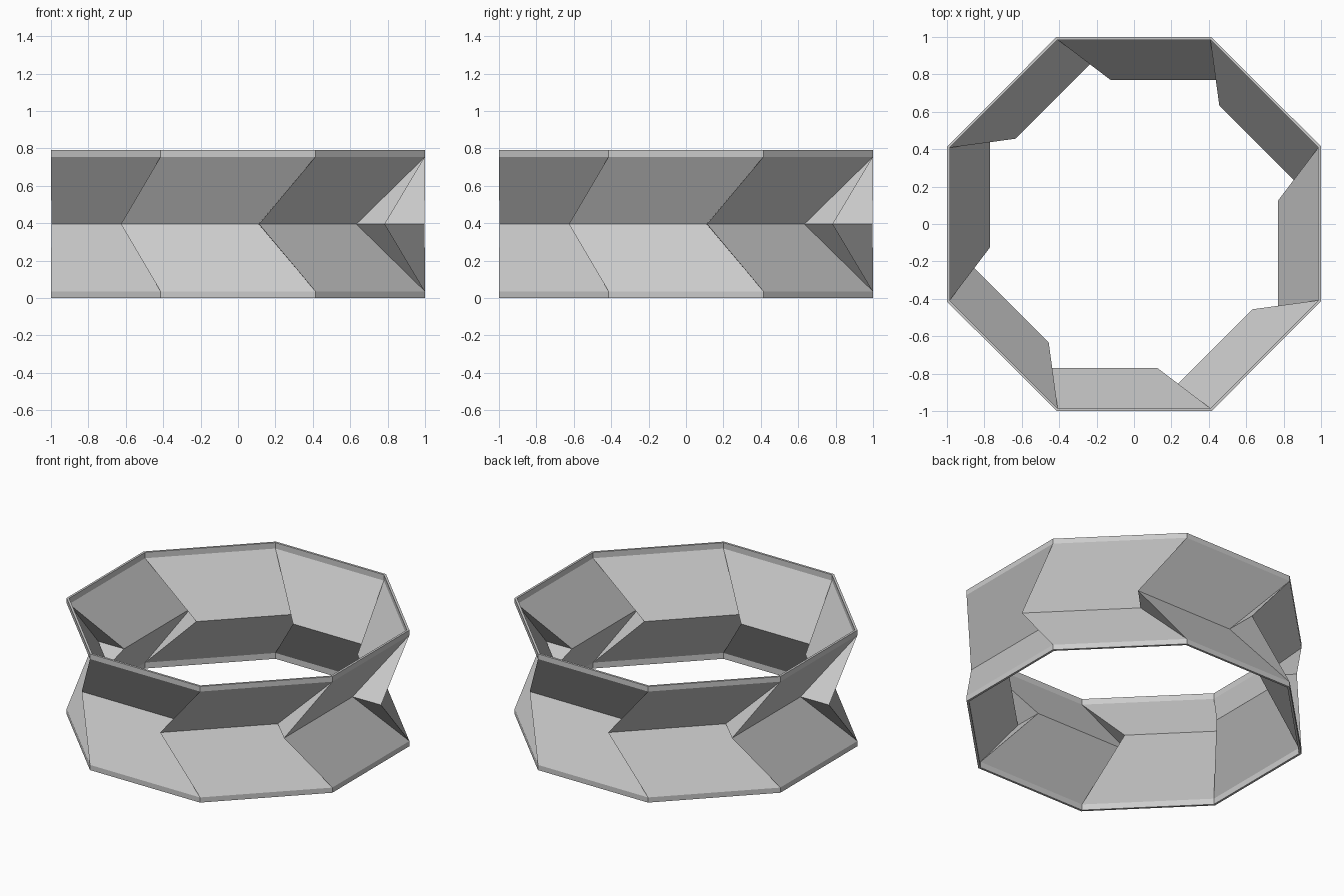
import bpy, bmesh
from mathutils import Matrix, Vector
from math import pi

if "Cube" in bpy.data.objects:
    bpy.data.objects.remove(bpy.data.objects["Cube"])

SIDES = 8
HEIGHT = 0.79

grey = bpy.data.materials.new("light_grey")
grey.diffuse_color = (0.6, 0.6, 0.6, 1)
grey.use_nodes = True
grey.node_tree.nodes["Principled BSDF"].inputs["Base Color"].default_value = grey.diffuse_color

bm = bmesh.new()


def ring(x, y, z):
    """One vertex per side, turned around the vertical axis."""
    return [bm.verts.new(Matrix.Rotation(2 * pi * k / SIDES, 3, 'Z') @ Vector((x, y, z)))
            for k in range(SIDES)]


def skin(corner, rim_z, left, right):
    """Folded wall: two rim bands, slanted panels and fold triangles."""
    cx, cy = corner
    mid_l = ring(*left, HEIGHT / 2)
    mid_r = ring(*right, HEIGHT / 2)
    ends = []
    for edge_z, band_z in ((0, rim_z), (HEIGHT, HEIGHT - rim_z)):
        edge, band = ring(cx, cy, edge_z), ring(cx, cy, band_z)
        for k in range(SIDES):
            n = (k + 1) % SIDES
            bm.faces.new((edge[k], edge[n], band[n], band[k]))         # rim band
            bm.faces.new((band[k], band[n], mid_r[k], mid_l[k]))       # slanted panel
            bm.faces.new((band[n], mid_l[n], mid_r[k]))                # fold triangle
        ends.append(edge)
    return ends


# Outer and inner skins of the thin folded wall
outer = skin((-0.414, -1.0), 0.035, (-0.626, -0.785), (0.110, -0.785))
inner = skin((-0.408, -0.985), 0.040, (-0.590, -0.770), (0.125, -0.770))

# Flat lips closing the wall at the bottom and the top
for out, inn in zip(outer, inner):
    for k in range(SIDES):
        n = (k + 1) % SIDES
        bm.faces.new((out[k], out[n], inn[n], inn[k]))

bmesh.ops.recalc_face_normals(bm, faces=bm.faces)
mesh = bpy.data.meshes.new("folded_ring")
bm.to_mesh(mesh)
bm.free()
mesh.materials.append(grey)
obj = bpy.data.objects.new("folded_ring", mesh)
bpy.context.collection.objects.link(obj)
